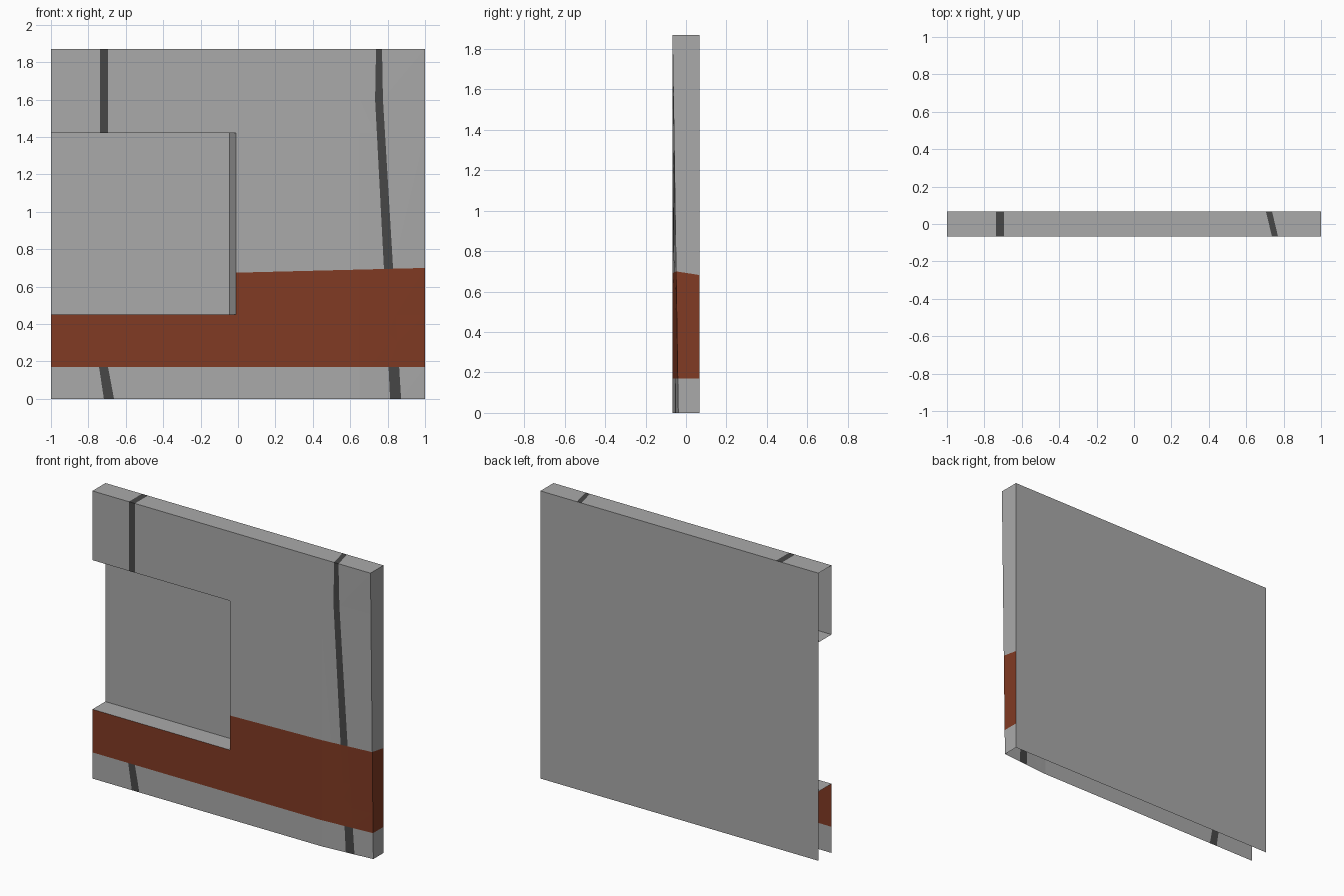
import bpy, bmesh
from mathutils import Vector

if "Cube" in bpy.data.objects:
    bpy.data.objects.remove(bpy.data.objects["Cube"])

F, B, H = -0.067, 0.067, 1.87          # front, back, height
WX, WZ0, WZ1 = -0.012, 0.45, 1.42      # recess edge, sill and head


def material(name, col):
    m = bpy.data.materials.new(name)
    m.diffuse_color = (*col, 1)
    m.use_nodes = True
    m.node_tree.nodes["Principled BSDF"].inputs["Base Color"].default_value = m.diffuse_color
    return m


MATS = [material("plaster_grey", (0.40, 0.40, 0.40)),
        material("rust_brown", (0.22, 0.043, 0.017)),
        material("seam_dark", (0.064, 0.064, 0.064))]

# Seam edges as (z, left x, right x) from bottom to top
SEAMS = [[(0, -0.717, -0.663), (0.17, -0.743, -0.695), (0.3, -0.738, -0.695), (H, -0.738, -0.695)],
         [(0, 0.813, 0.872), (0.7, 0.78, 0.829), (1.6, 0.733, 0.775), (H, 0.738, 0.77)]]


def finish(bm, name):
    me = bpy.data.meshes.new(name)
    bm.to_mesh(me)
    bm.free()
    for m in MATS:
        me.materials.append(m)
    ob = bpy.data.objects.new(name, me)
    bpy.context.collection.objects.link(ob)
    return ob


def sheet(name, quads, cuts=(), rule=None, bend=None):
    """Quads sliced by planes (point, normal), then coloured by face centre."""
    bm = bmesh.new()
    for q in quads:
        bm.faces.new([bm.verts.new(p) for p in q])
    for co, no in cuts:
        bmesh.ops.bisect_plane(bm, geom=bm.verts[:] + bm.edges[:] + bm.faces[:],
                               plane_co=co, plane_no=no, dist=1e-5)
    if rule:
        for f in bm.faces:
            f.material_index = rule(f.calc_center_median())
    if bend:
        for v in bm.verts:
            v.co.y = bend(v.co)
        bmesh.ops.triangulate(bm, faces=bm.faces[:])
    return finish(bm, name)


def front_y(p):
    # right lower corner of the face leans back
    return F + 0.029 * max(0, (p.x - 0.65) / 0.35) * (1 - p.z / H)


def band_top(p):
    return 0.687 + 0.0125 * (p.x * 2 - 1) - max(0, p.y + 0.04) * 0.16


def front_rule(c):
    if 0.17 < c.z < band_top(Vector((c.x, F, 0))):
        return 1
    for s in SEAMS:
        for (z0, a0, b0), (z1, a1, b1) in zip(s, s[1:]):
            if z0 <= c.z < z1:
                t = (c.z - z0) / (z1 - z0)
                if a0 + (a1 - a0) * t < c.x < b0 + (b1 - b0) * t:
                    return 2
    return 0


def front_quad(x0, x1, z0, z1):
    return [(x0, F, z0), (x1, F, z0), (x1, F, z1), (x0, F, z1)]


# Front face around the recess
cuts = [((0, F, 0.17), (0, 0, 1)), ((0.5, F, 0.687), (-0.025, 0, 1)), ((0.65, 0, 0), (1, 0, 0))]
for s in SEAMS:
    cuts += [((0, 0, r[0]), (0, 0, 1)) for r in s[1:-1]]
    for (z0, a0, b0), (z1, a1, b1) in zip(s, s[1:]):
        cuts += [((p, 0, z0), (z1 - z0, 0, p - q)) for p, q in ((a0, a1), (b0, b1))]
sheet("front_face", [front_quad(-1, 1, WZ1, H), front_quad(WX, 1, WZ0, WZ1),
                     front_quad(-1, 1, 0, WZ0)], cuts, front_rule, front_y)

# Back face
sheet("back_face", [[(1, B, 0), (-1, B, 0), (-1, B, H), (1, B, H)]])

# Recess: floor, sill, head and slanted jamb
ix, iy = -0.046, B - 0.002
sheet("recess", [
    [(-1, iy, WZ0), (ix, iy, WZ0), (ix, iy, WZ1), (-1, iy, WZ1)],
    [(-1, F, WZ0), (WX, F, WZ0), (ix, iy, WZ0), (-1, iy, WZ0)],
    [(-1, iy, WZ1), (ix, iy, WZ1), (WX, F, WZ1), (-1, F, WZ1)],
    [(ix, iy, WZ0), (WX, F, WZ0), (WX, F, WZ1), (ix, iy, WZ1)]])

# Top face, seams crossing it from front to back
tops = [(-0.738, -0.738), (-0.695, -0.695), (0.738, 0.705), (0.77, 0.738)]
ends = [(-1, -1)] + tops + [(1, 1)]
top = sheet("top_face", [[(a, F, H), (c, F, H), (d, B, H), (b, B, H)]
                         for (a, b), (c, d) in zip(ends, ends[1:])])
for i in (1, 3):
    top.data.polygons[i].material_index = 2

# Right end with the brown band wrapping round
zs = [(0, 0), (0.17, 0.17), (0.70, 0.682), (H, H)]


def end_point(z):
    return (1, front_y(Vector((1, 0, z))), z)


end = sheet("right_end", [[end_point(a), (1, B, b), (1, B, d), end_point(c)]
                          for (a, b), (c, d) in zip(zs, zs[1:])])
end.data.polygons[1].material_index = 1
